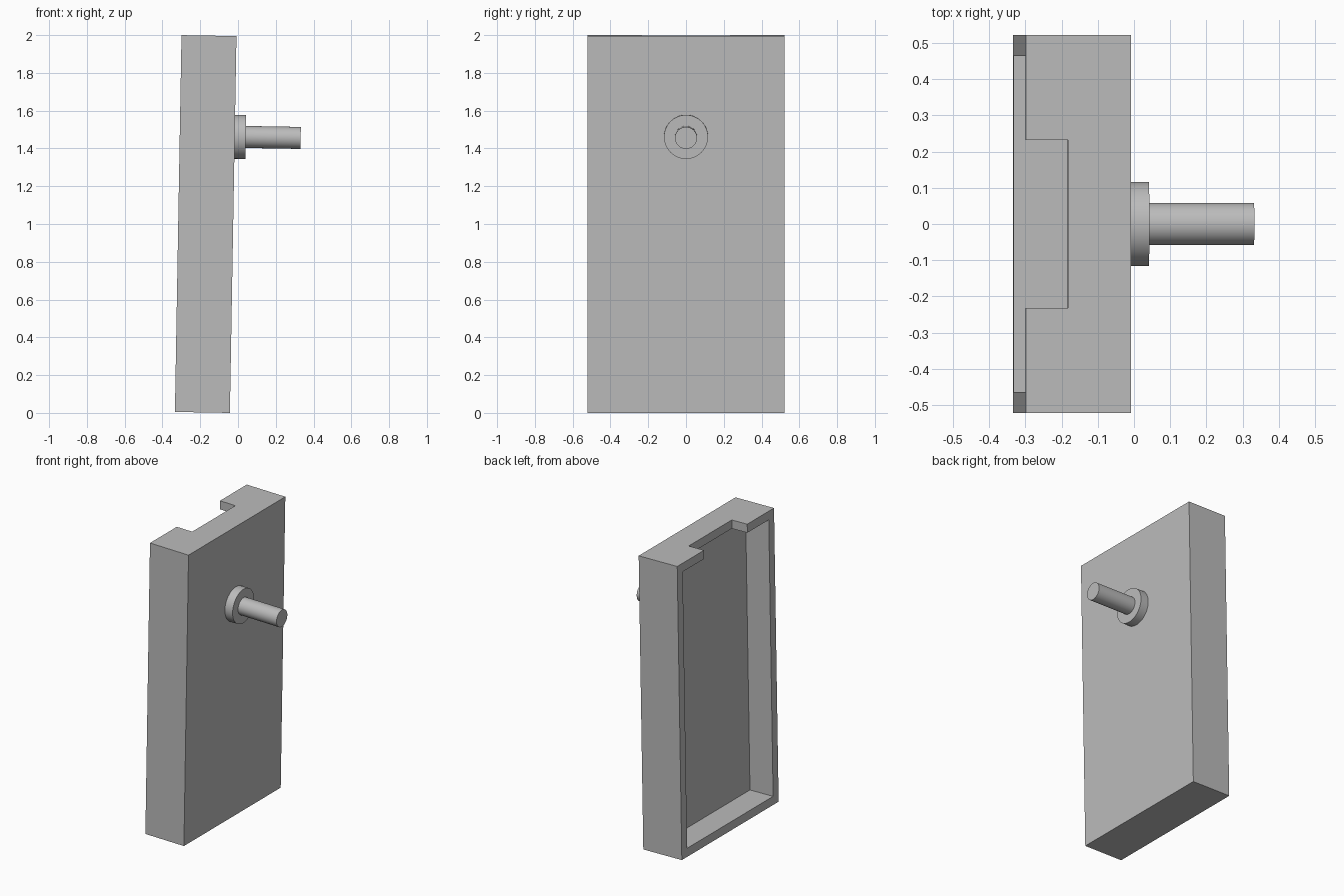
import bpy, bmesh
from math import radians
from mathutils import Matrix

cube = bpy.data.objects.get("Cube")
if cube:
    bpy.data.objects.remove(cube, do_unlink=True)

U = 0.0582                      # wall thickness, the base module
DEPTH, HALF_W, HEIGHT = 5 * U, 0.522, 1.995
PIN_Z = 1.462
# The whole piece leans slightly about its lower outer edge
LEAN = Matrix.Translation((-0.043, 0, 0)) @ Matrix.Rotation(radians(1), 4, 'Y')

grey = bpy.data.materials.new("plain grey")
grey.use_nodes = True
grey.diffuse_color = (0.5, 0.5, 0.5, 1)
grey.node_tree.nodes["Principled BSDF"].inputs["Base Color"].default_value = (0.5, 0.5, 0.5, 1)


def make(name, bm):
    mesh = bpy.data.meshes.new(name)
    bm.to_mesh(mesh)
    bm.free()
    mesh.materials.append(grey)
    ob = bpy.data.objects.new(name, mesh)
    bpy.context.collection.objects.link(ob)
    ob.matrix_world = LEAN
    return ob


def box(name, x0, x1, half_y, z0, z1):
    bm = bmesh.new()
    m = Matrix.Translation(((x0 + x1) / 2, 0, (z0 + z1) / 2))
    m = m @ Matrix.Diagonal((x1 - x0, 2 * half_y, z1 - z0, 1))
    bmesh.ops.create_cube(bm, size=1, matrix=m)
    return make(name, bm)


def cylinder(name, x0, x1, radius):
    bm = bmesh.new()
    m = Matrix.Translation(((x0 + x1) / 2, 0, PIN_Z)) @ Matrix.Rotation(radians(90), 4, 'Y')
    bmesh.ops.create_cone(bm, cap_ends=True, segments=64, radius1=radius,
                          radius2=radius, depth=x1 - x0, matrix=m)
    ob = make(name, bm)
    bpy.ops.object.select_all(action='DESELECT')
    ob.select_set(True)
    bpy.context.view_layer.objects.active = ob
    bpy.ops.object.shade_smooth_by_angle(angle=radians(30))
    return ob


def cut(target, cutter):
    mod = target.modifiers.new("cut", 'BOOLEAN')
    mod.operation, mod.solver, mod.object = 'DIFFERENCE', 'EXACT', cutter
    bpy.ops.object.select_all(action='DESELECT')
    target.select_set(True)
    bpy.context.view_layer.objects.active = target
    bpy.ops.object.modifier_apply(modifier=mod.name)
    bpy.data.objects.remove(cutter, do_unlink=True)


# Hollow tray, open on one face, with a notch through its top wall
tray = box("tray", -DEPTH, 0, HALF_W, 0, HEIGHT)
cut(tray, box("cavity_cutter", -DEPTH - U, -2 * U, HALF_W - U, U, HEIGHT - U))
cut(tray, box("notch_cutter", -DEPTH - U, -3 * U, 4 * U, HEIGHT - 1.5 * U, HEIGHT + U))

# Collar and pin on the closed face
cylinder("collar", 0, U, 2 * U)
cylinder("pin", U, 6 * U, U)
